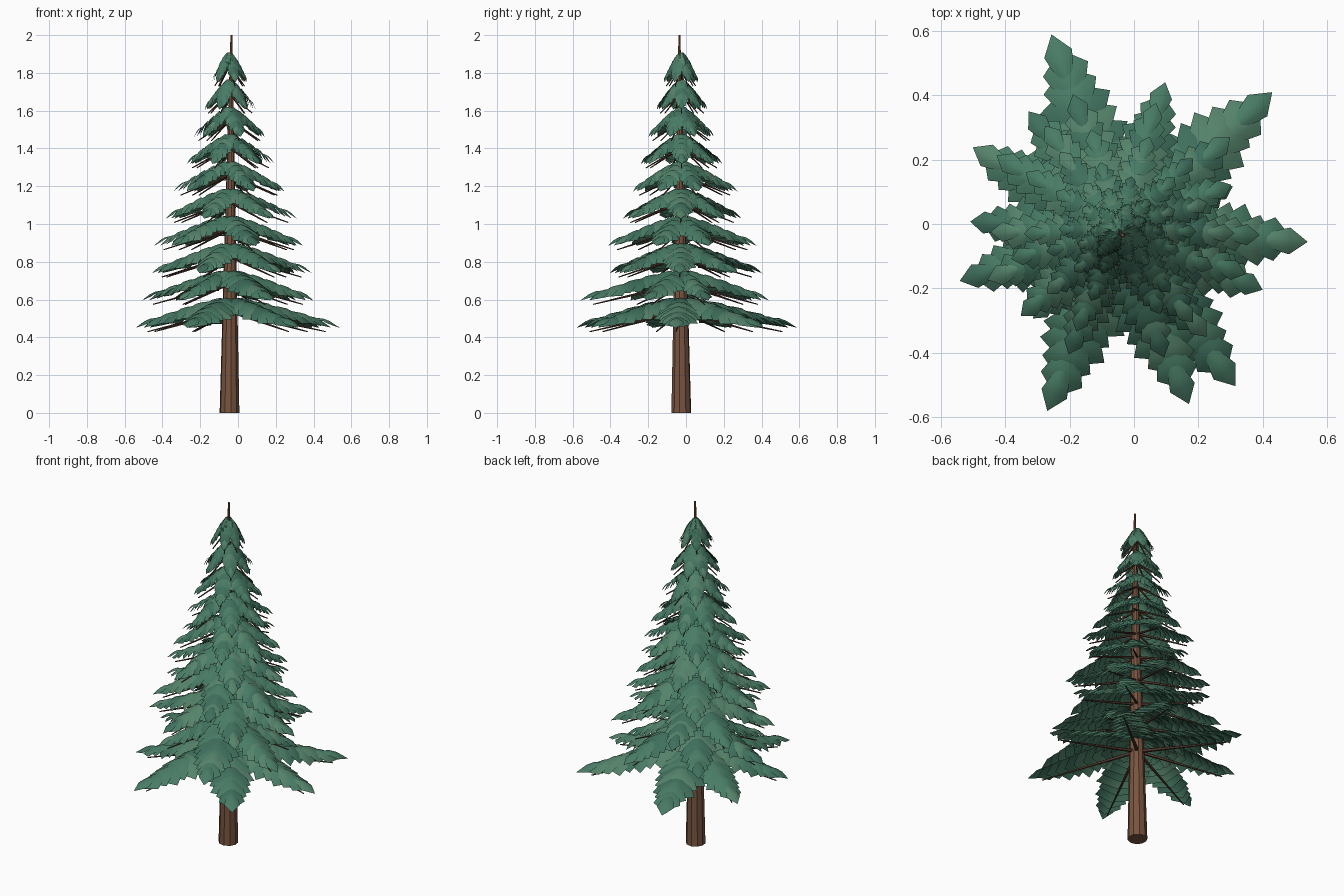
import bpy, bmesh, random
from math import sin, cos, pi, radians
from mathutils import Vector, Matrix

if "Cube" in bpy.data.objects:
    bpy.data.objects.remove(bpy.data.objects["Cube"])

random.seed(4)
CX, CY = -0.045, -0.025


def material(name, color):
    m = bpy.data.materials.new(name)
    m.diffuse_color = (*color, 1)
    m.use_nodes = True
    m.node_tree.nodes["Principled BSDF"].inputs["Base Color"].default_value = m.diffuse_color
    return m


BARK = material("bark", (0.19, 0.09, 0.05))
TWIG = material("twig", (0.085, 0.042, 0.026))
GREENS = [material("needles_%d" % i, c) for i, c in enumerate(
    [(0.065, 0.2, 0.13), (0.09, 0.225, 0.145), (0.05, 0.16, 0.11)])]


def finish(bm, name, mats, smooth=False):
    me = bpy.data.meshes.new(name)
    for f in bm.faces:
        f.smooth = smooth
    bm.to_mesh(me)
    bm.free()
    ob = bpy.data.objects.new(name, me)
    for m in mats:
        me.materials.append(m)
    bpy.context.collection.objects.link(ob)
    return ob


def rod(bm, a, b, r1, r2, sides):
    a, b = Vector(a), Vector(b)
    d = b - a
    mat = Matrix.Translation((a + b) / 2) @ d.to_track_quat('Z', 'Y').to_matrix().to_4x4()
    bmesh.ops.create_cone(bm, cap_ends=True, segments=sides, radius1=r1,
                          radius2=r2, depth=d.length, matrix=mat)


def frond(bm, tip, back, side, w, shade):
    """Kite-shaped domed card: rows from the inner end to the drooping tip."""
    up = side.cross(tip - back).normalized()
    if up.z < 0:
        up = -up
    L = (tip - back).length
    rows = []
    # along, width factor, crown height
    for s, k, h in ((0.0, 0.4, 0.0), (0.3, 0.8, 0.09), (0.55, 1.0, 0.09)):
        base = back.lerp(tip, s) + up * h * L
        rows.append([bm.verts.new(base + side * w * k * q - Vector((0, 0, 0.4 * w * k * q * q)))
                     for q in (-1, -0.5, 0, 0.5, 1)])
    end = bm.verts.new(tip)
    for r0, r1 in zip(rows, rows[1:]):
        for j in range(4):
            bm.faces.new((r0[j], r0[j + 1], r1[j + 1], r1[j])).material_index = shade
    for j in range(4):
        bm.faces.new((rows[-1][j], rows[-1][j + 1], end)).material_index = shade


def bough(leaves, sticks, ang, r, attach):
    """One bare stick with overlapping fronds along its top."""
    out = Vector((cos(ang), sin(ang), 0))
    side = Vector((sin(ang), -cos(ang), 0))
    axis = Vector((CX, CY, attach))
    W = 0.02 + 0.185 * r

    def ridge(t):
        return axis + out * r * t + Vector((0, 0, 0.07 - 0.16 * max(t, 0) ** 1.35))

    rod(sticks, axis, axis + out * r * 0.87 - Vector((0, 0, 0.11)),
        0.004 + 0.012 * r, 0.003, 5)
    n = 10
    for i in range(n):
        t = 0.25 + 0.75 * i / (n - 1)
        last = i == n - 1
        tip = ridge(t) - Vector((0, 0, 0 if last else 0.03 * min(1, 4 * (1.05 - t))))
        back = ridge(max(t - 0.23, 0.04)) + Vector((0, 0, 0.006 * (i % 2)))
        if not last:
            tip += side * random.uniform(-0.08, 0.08) * W
        w = W * (0.36 + 0.68 * sin(pi * t ** 0.95)) * (1.0 if i % 2 == 0 else 0.9)
        frond(leaves, tip, back, side, w, random.choice((0, 0, 1, 2)))


# trunk, tapering into the bare leader
bm = bmesh.new()
rod(bm, (CX, CY, 0), (CX + 0.01, CY - 0.01, 2.0), 0.053, 0.005, 10)
finish(bm, "trunk", [BARK])

# two bough layouts (direction, reach); higher tiers alternate the same directions
lowest = [
    [(-3, .586), (42.5, .644), (109, .65), (150, .527), (197, .52), (248, .60), (307, .60)],
    [(338, .48), (22, .38), (73, .487), (127, .47), (176, .466), (225, .38), (292, .577)],
]
reach = [.57, .47, .44, .405, .35, .30, .245, .19, .145, .095]
for i, r in enumerate(reach):
    boughs = lowest[i % 2]
    if i > 1:
        boughs = [(d + random.uniform(-5, 5), r * random.uniform(0.92, 1.04))
                  for d, _ in boughs]
    leaves, sticks = bmesh.new(), bmesh.new()
    for a, d in boughs:
        bough(leaves, sticks, radians(a), d, 0.54 + 0.1445 * i)
    finish(leaves, "foliage_tier_%d" % (i + 1), GREENS, smooth=True)
    finish(sticks, "branches_tier_%d" % (i + 1), [TWIG])
